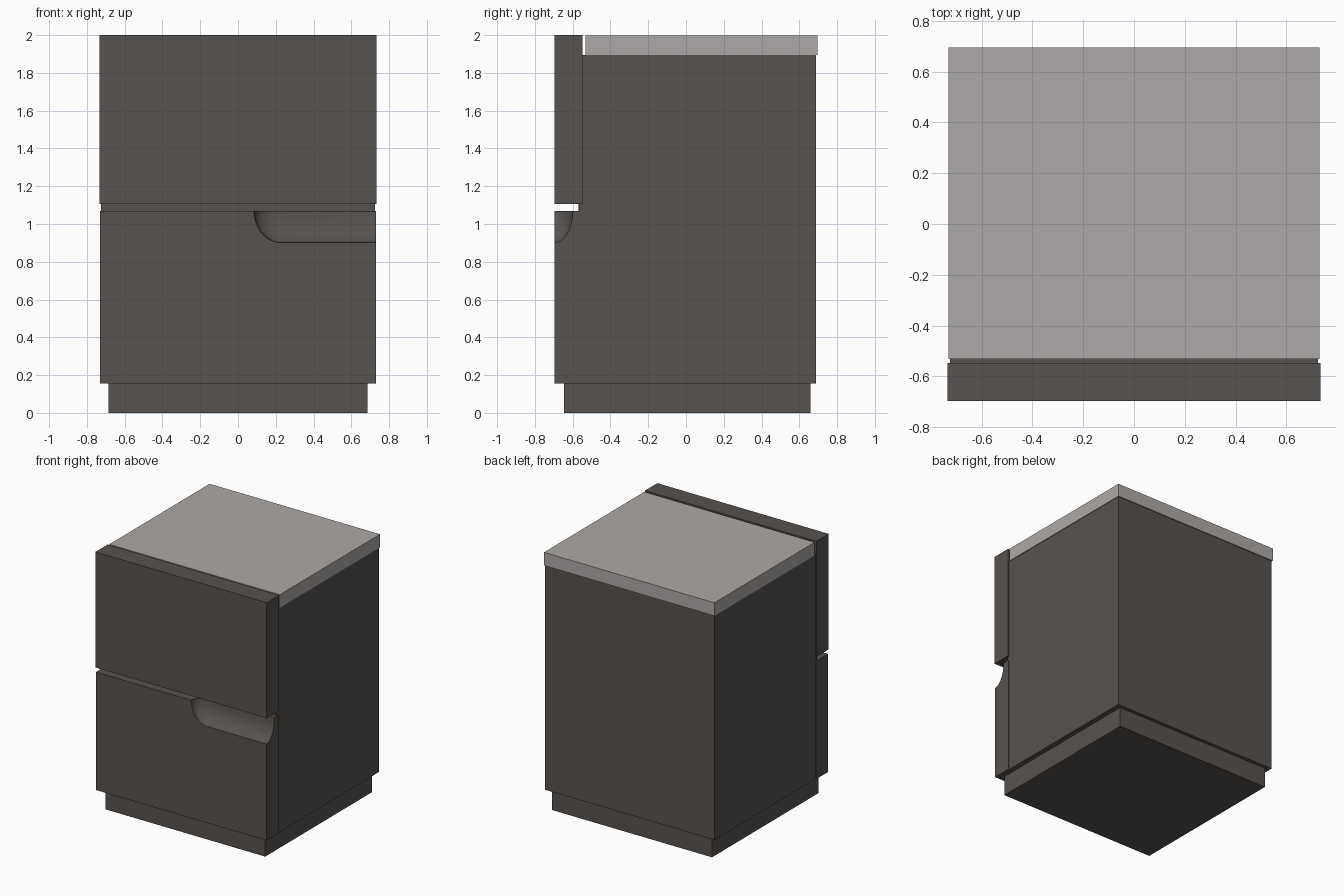
import bpy, bmesh, math
from mathutils import Matrix

if "Cube" in bpy.data.objects:
    bpy.data.objects.remove(bpy.data.objects["Cube"])


def material(name, rgb):
    m = bpy.data.materials.new(name)
    m.diffuse_color = (*rgb, 1)
    m.use_nodes = True
    m.node_tree.nodes["Principled BSDF"].inputs["Base Color"].default_value = m.diffuse_color
    return m


DARK = material("dark_paint", (0.095, 0.085, 0.078))
LIGHT = material("stone_top", (0.42, 0.395, 0.385))


def add_object(name, bm, mat):
    mesh = bpy.data.meshes.new(name)
    bmesh.ops.recalc_face_normals(bm, faces=bm.faces)
    bm.to_mesh(mesh)
    bm.free()
    mesh.materials.append(mat)
    ob = bpy.data.objects.new(name, mesh)
    bpy.context.collection.objects.link(ob)
    return ob


def box(name, half_x, y0, y1, z0, z1, mat=DARK):
    bm = bmesh.new()
    bmesh.ops.create_cube(bm, size=1, matrix=Matrix.Translation((0, (y0 + y1) / 2, (z0 + z1) / 2))
                          @ Matrix.Diagonal((2 * half_x, y1 - y0, z1 - z0, 1)))
    return add_object(name, bm, mat)


# Cabinet
box("plinth", 0.685, -0.645, 0.66, 0, 0.156)
box("carcass", 0.725, -0.565, 0.687, 0.156, 1.895)
box("drawer_boxes", 0.6, -0.568, -0.5, 0.3, 1.8)
box("top_panel", 0.73, -0.532, 0.695, 1.895, 1.997, LIGHT)

# Drawer fronts
box("upper_drawer_front", 0.734, -0.697, -0.547, 1.105, 2.0)
lower = box("lower_drawer_front", 0.731, -0.695, -0.547, 0.156, 1.07)

# Finger scoop cutter: half ellipsoid end extruded out past the right edge
bm = bmesh.new()
bmesh.ops.create_uvsphere(bm, u_segments=48, v_segments=24, radius=1,
                          matrix=Matrix.Rotation(math.pi / 2, 4, 'Y'))
bmesh.ops.delete(bm, geom=[v for v in bm.verts if v.co.x > 1e-4], context='VERTS')
rim = [e for e in bm.edges if e.is_boundary]
ext = bmesh.ops.extrude_edge_only(bm, edges=rim)["geom"]
bmesh.ops.translate(bm, vec=(6, 0, 0), verts=[g for g in ext if isinstance(g, bmesh.types.BMVert)])
bmesh.ops.holes_fill(bm, edges=[e for e in bm.edges if e.is_boundary], sides=0)
bm.transform(Matrix.Translation((0.225, -0.695, 1.07)) @ Matrix.Diagonal((0.14, 0.095, 0.168, 1)))
cutter = add_object("scoop_cutter", bm, DARK)
cutter.hide_render = True
cutter.hide_set(True)

mod = lower.modifiers.new("scoop", 'BOOLEAN')
mod.operation = 'DIFFERENCE'
mod.solver = 'EXACT'
mod.object = cutter
bpy.context.view_layer.objects.active = lower
lower.select_set(True)
bpy.ops.object.modifier_apply(modifier=mod.name)
bpy.data.objects.remove(cutter)
bpy.ops.object.shade_smooth_by_angle(angle=math.radians(30))
